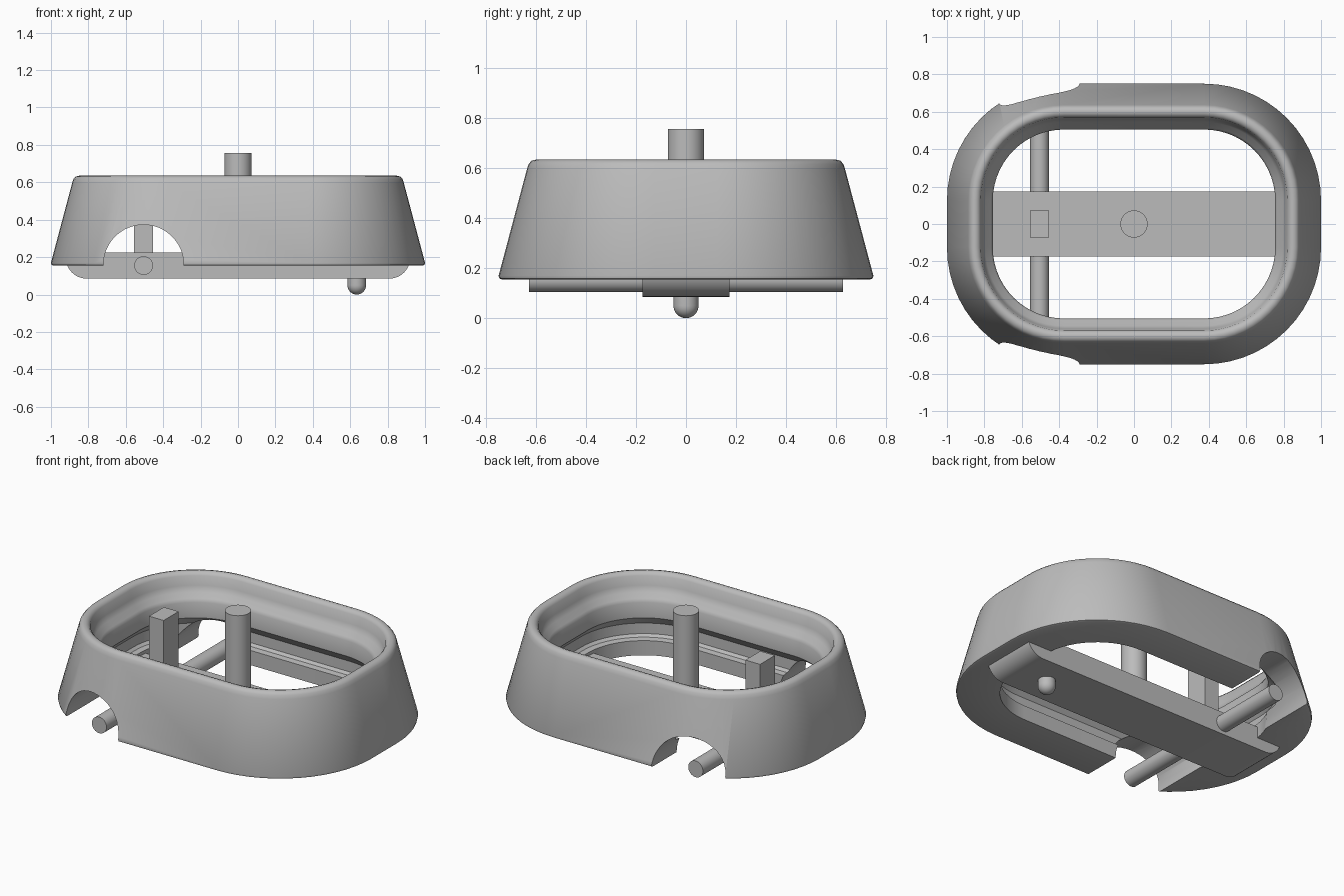
import bpy, bmesh, math
from mathutils import Matrix

if "Cube" in bpy.data.objects:
    bpy.data.objects.remove(bpy.data.objects["Cube"], do_unlink=True)

grey = bpy.data.materials.new("plain grey")
grey.use_nodes = True
grey.diffuse_color = (0.5, 0.5, 0.5, 1)
grey.node_tree.nodes["Principled BSDF"].inputs["Base Color"].default_value = (0.5, 0.5, 0.5, 1)


def add_object(name, bm):
    bmesh.ops.recalc_face_normals(bm, faces=bm.faces[:])
    mesh = bpy.data.meshes.new(name)
    bm.to_mesh(mesh)
    bm.free()
    mesh.materials.append(grey)
    obj = bpy.data.objects.new(name, mesh)
    bpy.context.collection.objects.link(obj)
    return obj


def smooth(obj, angle=35):
    bpy.ops.object.select_all(action='DESELECT')
    obj.select_set(True)
    bpy.context.view_layer.objects.active = obj
    bpy.ops.object.shade_smooth_by_angle(angle=math.radians(angle))


def lathe_z(name, x, y, profile, sides=32):
    """Closed turned solid from (radius, height) points."""
    bm = bmesh.new()
    rings = [[bm.verts.new((x + r * math.cos(math.tau * i / sides),
                            y + r * math.sin(math.tau * i / sides), z))
              for i in range(sides)] for r, z in profile]
    for a, b in zip(rings, rings[1:]):
        for i in range(sides):
            j = (i + 1) % sides
            bm.faces.new((a[i], a[j], b[j], b[i]))
    bm.faces.new(rings[0])
    bm.faces.new(rings[-1])
    return add_object(name, bm)


def rod_y(name, x, z, radius, length, sides=32):
    bm = bmesh.new()
    place = Matrix.Translation((x, 0, z)) @ Matrix.Rotation(math.pi / 2, 4, 'X')
    bmesh.ops.create_cone(bm, cap_ends=True, segments=sides, radius1=radius,
                          radius2=radius, depth=length, matrix=place)
    return add_object(name, bm)


def box(name, centre, size):
    bm = bmesh.new()
    bmesh.ops.create_cube(bm, size=1, matrix=Matrix.Translation(centre) @ Matrix.Diagonal((*size, 1)))
    return add_object(name, bm)


# Hollow tapered shell: a wall section swept around a rounded rectangle
section = [(0.612, 0.155), (0.622, 0.159), (0.625, 0.17),
           (0.512, 0.595), (0.505, 0.617), (0.493, 0.63), (0.475, 0.635),
           (0.458, 0.63), (0.445, 0.615), (0.435, 0.56), (0.42, 0.525),
           (0.39, 0.5), (0.38, 0.48), (0.38, 0.385), (0.43, 0.33),
           (0.43, 0.265), (0.415, 0.25), (0.38, 0.245), (0.38, 0.155)]
half_x, half_y, steps = 0.375, 0.125, 14
outline = []
for quarter, (sx, sy) in enumerate([(1, 1), (-1, 1), (-1, -1), (1, -1)]):
    for i in range(steps + 1):
        outline.append((sx * half_x, sy * half_y, math.pi / 2 * (quarter + i / steps)))
bm = bmesh.new()
loops = [[bm.verts.new((cx + r * math.cos(a), cy + r * math.sin(a), z)) for r, z in section]
         for cx, cy, a in outline]
for k, loop in enumerate(loops):
    following = loops[(k + 1) % len(loops)]
    for i in range(len(section)):
        j = (i + 1) % len(section)
        bm.faces.new((loop[i], loop[j], following[j], following[i]))
shell = add_object("shell", bm)

# Arched openings through the front and back walls
cutter = rod_y("arch_cutter", -0.505, 0.158, 0.215, 2, 48)
cutter.hide_render = True
cut = shell.modifiers.new("arches", 'BOOLEAN')
cut.operation = 'DIFFERENCE'
cut.solver = 'EXACT'
cut.object = cutter
bpy.context.view_layer.objects.active = shell
bpy.ops.object.modifier_apply(modifier=cut.name)
bpy.data.objects.remove(cutter, do_unlink=True)
smooth(shell)

# Cross bar with rounded lower ends
bar = box("cross_bar", (0, 0, 0.155), (1.84, 0.35, 0.14))
bm = bmesh.new()
bm.from_mesh(bar.data)
ends = [e for e in bm.edges if all(v.co.z < 0.1 and abs(v.co.x) > 0.9 for v in e.verts)
        and abs(e.verts[0].co.y - e.verts[1].co.y) > 0.1]
bmesh.ops.bevel(bm, geom=ends, offset=0.11, segments=8, profile=0.5, affect='EDGES')
bm.to_mesh(bar.data)
bm.free()
smooth(bar)

# Axle, posts and the round-ended foot pin
smooth(rod_y("axle", -0.505, 0.155, 0.05, 1.256))
box("square_post", (-0.505, 0, 0.38), (0.1, 0.145, 0.44))
smooth(lathe_z("round_post", 0, 0, [(0.073, 0.2), (0.073, 0.757)]))
dome = [(0.05 * math.sin(t), 0.05 - 0.05 * math.cos(t))
        for t in (math.pi / 2 * (i + 0.1) / 8.1 for i in range(9))]
smooth(lathe_z("foot_pin", 0.635, 0, dome + [(0.05, 0.12)]))
